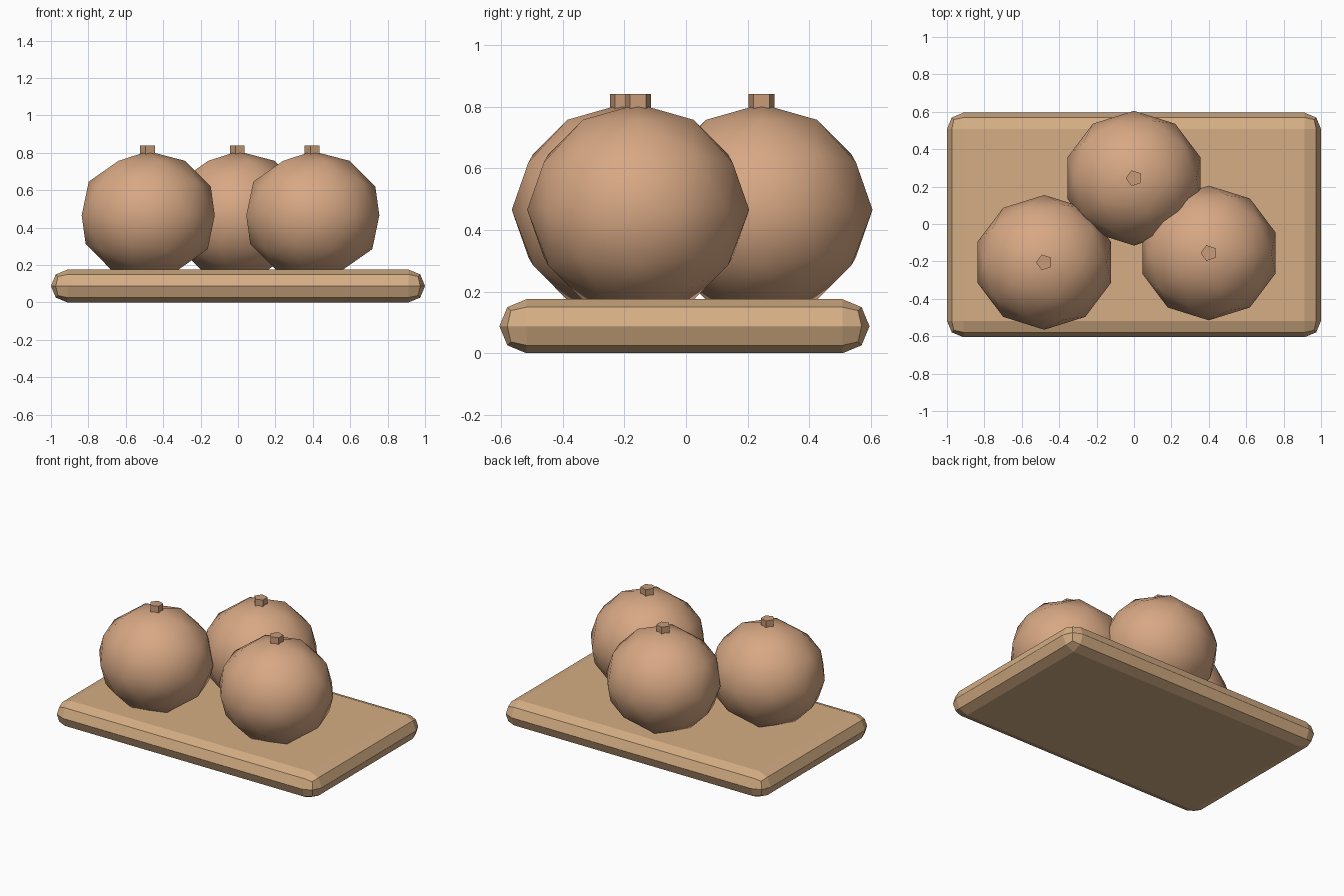
import bpy
from math import radians

if "Cube" in bpy.data.objects:
    bpy.data.objects.remove(bpy.data.objects["Cube"])

SHIFT_Y = -0.005  # keeps the whole model centred in y


def material(name, rgb):
    m = bpy.data.materials.new(name)
    m.diffuse_color = (*rgb, 1)
    m.use_nodes = True
    m.node_tree.nodes["Principled BSDF"].inputs["Base Color"].default_value = m.diffuse_color
    return m


def finish(name, mat):
    ob = bpy.context.object
    ob.name = name
    ob.data.materials.append(mat)
    return ob


wood = material("wood", (0.66, 0.42, 0.23))
skin = material("skin", (0.68, 0.39, 0.23))
stalk = material("stalk", (0.58, 0.33, 0.19))

# Board: slab with fully rounded two-segment edges
bpy.ops.mesh.primitive_cube_add(size=1, location=(0, SHIFT_Y, 0.0875))
board = finish("board", wood)
board.scale = (2.0, 1.2, 0.175)
bpy.ops.object.transform_apply(location=False, rotation=False, scale=True)
bevel = board.modifiers.new("rounded_edges", 'BEVEL')
bevel.width = 0.0874
bevel.segments = 2
bevel.limit_method = 'NONE'

# Fruits: smooth, slightly flattened low-poly balls sunk into the board, each with a stem
for i, (x, y) in enumerate([(-0.48, -0.2), (0.0, 0.25), (0.4, -0.15)], 1):
    bpy.ops.mesh.primitive_ico_sphere_add(
        subdivisions=2, radius=1, location=(x, y + SHIFT_Y, 0.465))
    fruit = finish(f"fruit_{i}", skin)
    fruit.scale = (0.374, 0.36, 0.343)
    bpy.ops.object.transform_apply(location=False, rotation=False, scale=True)
    bpy.ops.object.shade_smooth()

    bpy.ops.mesh.primitive_cylinder_add(
        vertices=5, radius=0.044, depth=0.06,
        location=(x, y + SHIFT_Y, 0.81), rotation=(0, 0, radians(90)))
    finish(f"stem_{i}", stalk)
